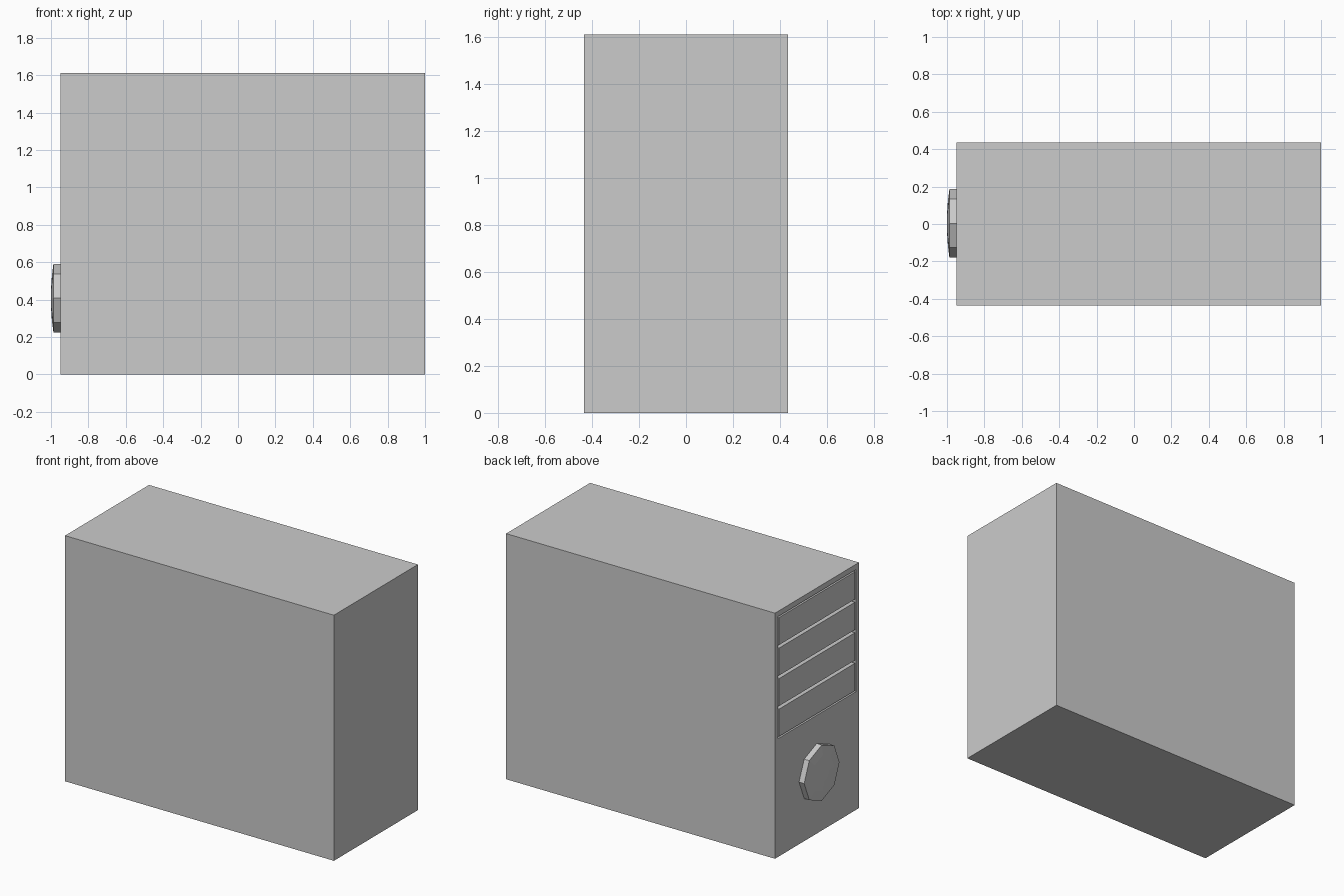
import bpy, bmesh
from math import cos, sin, pi

if "Cube" in bpy.data.objects:
    bpy.data.objects.remove(bpy.data.objects["Cube"])


def box(name, x0, x1, y0, y1, z0, z1):
    bm = bmesh.new()
    bmesh.ops.create_cube(bm, size=1)
    for v in bm.verts:
        v.co.x = x1 if v.co.x > 0 else x0
        v.co.y = y1 if v.co.y > 0 else y0
        v.co.z = z1 if v.co.z > 0 else z0
    me = bpy.data.meshes.new(name)
    bm.to_mesh(me)
    bm.free()
    ob = bpy.data.objects.new(name, me)
    bpy.context.collection.objects.link(ob)
    return ob


FACE = -0.95            # panel side of the case
BAY_LOW, BAY_HIGH = 0.775, 1.575
BAY_HALF = 0.405
GAP = 0.02

# case with a shallow recess for the drive bays
case = box("case", FACE, 1.0, -0.435, 0.435, 0, 1.61)
cutter = box("bay_recess_cutter", FACE - 0.1, FACE + 0.025,
             -BAY_HALF, BAY_HALF, BAY_LOW, BAY_HIGH)
cutter.hide_render = True
mod = case.modifiers.new("bay_recess", 'BOOLEAN')
mod.operation = 'DIFFERENCE'
mod.solver = 'EXACT'
mod.object = cutter
bpy.context.view_layer.objects.active = case
bpy.ops.object.modifier_apply(modifier=mod.name)
bpy.data.objects.remove(cutter)

# four drive bay covers, separated by grooves
pitch = (BAY_HIGH - BAY_LOW) / 4
for i in range(4):
    z = BAY_LOW + i * pitch
    box(f"drive_bay_cover_{i + 1}", FACE, FACE + 0.03,
        -BAY_HALF + GAP / 2, BAY_HALF - GAP / 2,
        z + GAP / 2, z + pitch - GAP / 2)

# eight-sided power button with a slightly domed cap
bm = bmesh.new()
rings = []
for x, r in [(FACE + 0.01, 0.183), (-0.987, 0.183), (-0.995, 0.12), (-0.999, 0.06)]:
    rings.append([bm.verts.new((x, 0.003 + r * cos(i * pi / 4), 0.408 + r * sin(i * pi / 4)))
                  for i in range(8)])
for a, b in zip(rings, rings[1:]):
    for i in range(8):
        j = (i + 1) % 8
        bm.faces.new((a[i], a[j], b[j], b[i]))
bm.faces.new(rings[0])
tip = bm.verts.new((-1.0, 0.003, 0.408))
for i in range(8):
    bm.faces.new((rings[-1][i], rings[-1][(i + 1) % 8], tip))
bmesh.ops.recalc_face_normals(bm, faces=bm.faces)
me = bpy.data.meshes.new("power_button")
bm.to_mesh(me)
bm.free()
bpy.context.collection.objects.link(bpy.data.objects.new("power_button", me))
